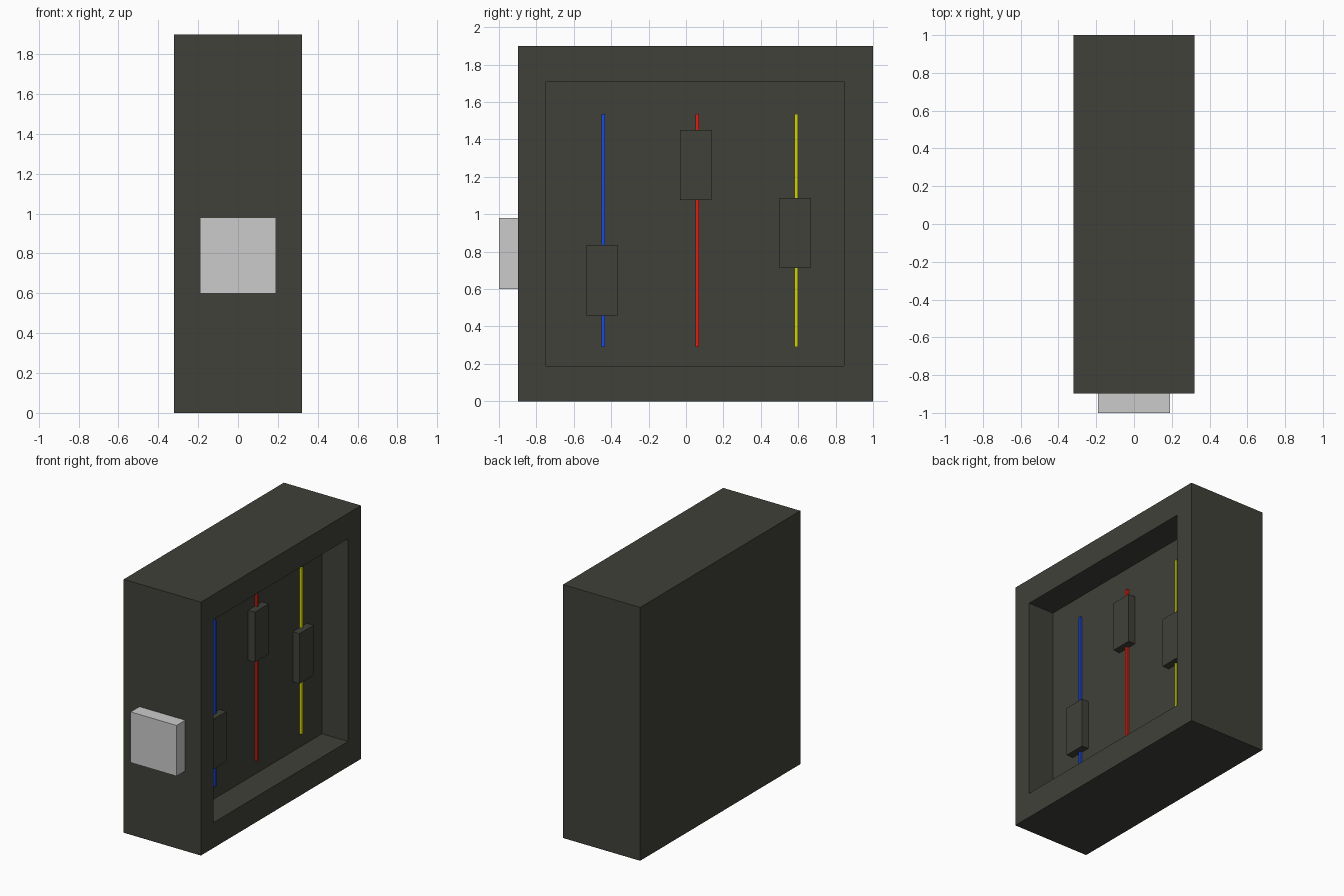
import bpy
import bmesh

if "Cube" in bpy.data.objects:
    bpy.data.objects.remove(bpy.data.objects["Cube"], do_unlink=True)


def material(name, rgb):
    mat = bpy.data.materials.new(name)
    mat.use_nodes = True
    mat.diffuse_color = (*rgb, 1)
    mat.node_tree.nodes["Principled BSDF"].inputs["Base Color"].default_value = (*rgb, 1)
    return mat


def box(name, low, high, mat, edit=None):
    """Box between two corners, with an optional bmesh edit."""
    bm = bmesh.new()
    bmesh.ops.create_cube(bm, size=1)
    for v in bm.verts:
        v.co = [high[i] if v.co[i] > 0 else low[i] for i in range(3)]
    if edit:
        edit(bm)
    mesh = bpy.data.meshes.new(name)
    bm.to_mesh(mesh)
    bm.free()
    mesh.materials.append(mat)
    obj = bpy.data.objects.new(name, mesh)
    bpy.context.collection.objects.link(obj)
    return obj


charcoal = material("charcoal", (0.052, 0.052, 0.042))
light_grey = material("light grey", (0.6, 0.6, 0.6))
blue = material("blue", (0.01, 0.07, 0.75))
red = material("red", (0.7, 0.015, 0.006))
yellow = material("yellow", (0.65, 0.65, 0.003))

SIDE = 0.32       # open side of the case
FLOOR = 0.105     # floor of the recess


def cut_recess(bm):
    """Inset the open side and push the panel inwards."""
    panel = max(bm.faces, key=lambda f: f.calc_center_median().x)
    middle = panel.calc_center_median()
    bmesh.ops.inset_individual(bm, faces=[panel], thickness=0.15)
    for v in panel.verts:
        v.co.y = 0.845 if v.co.y > middle.y else -0.748
        v.co.z = 1.71 if v.co.z > middle.z else 0.19
    wall = bmesh.ops.extrude_discrete_faces(bm, faces=[panel])["faces"][0]
    for v in wall.verts:
        v.co.x = FLOOR


# Case with recessed panel, and the button on its front
box("case", (-SIDE, -0.897, 0), (SIDE, 1, 1.9), charcoal, cut_recess)
box("front_button", (-0.19, -1, 0.6), (0.19, -0.897, 0.98), light_grey)

# Three coloured rails, each with a sliding handle
sliders = [("blue", blue, -0.442, 0.648),
           ("red", red, 0.06, 1.263),
           ("yellow", yellow, 0.59, 0.9)]
for name, mat, y, z in sliders:
    box(name + "_rail", (FLOOR, y - 0.009, 0.29), (FLOOR + 0.018, y + 0.009, 1.537), mat)
    hy = y - 0.008
    box(name + "_slider_handle", (FLOOR, hy - 0.083, z - 0.188),
        (FLOOR + 0.056, hy + 0.083, z + 0.188), charcoal)
